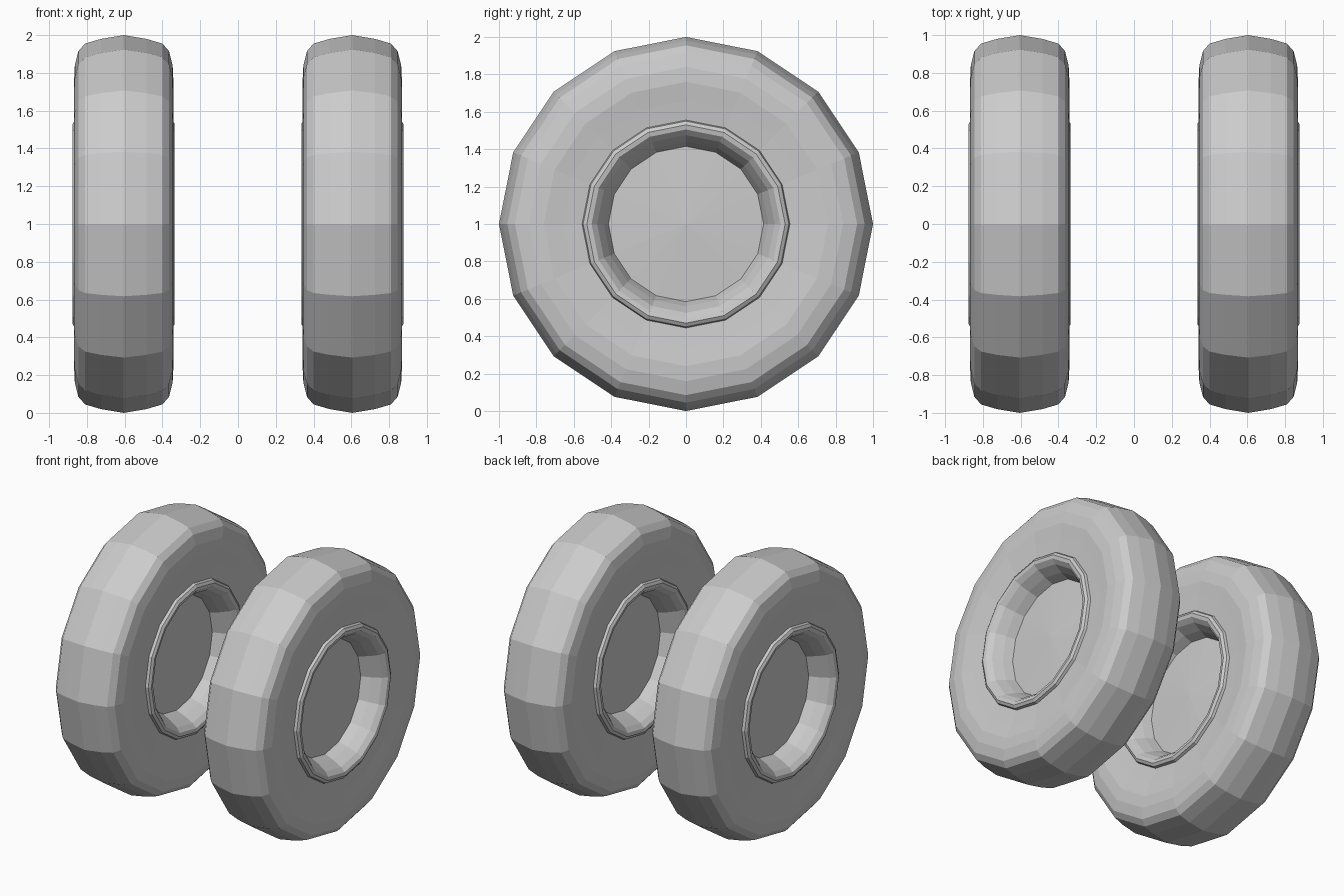
import bpy, bmesh
from math import cos, sin, tau

if "Cube" in bpy.data.objects:
    bpy.data.objects.remove(bpy.data.objects["Cube"])

SIDES = 16
CENTRE_X = 0.605

# half profiles as (offset along axle, radius); mirrored to the other side
TYRE = [(0.0, 1.0), (0.12, 0.98), (0.205, 0.955), (0.24, 0.915),
        (0.259, 0.84), (0.263, 0.76), (0.25, 0.66), (0.238, 0.55), (0.2, 0.5)]
RIM = [(0.225, 0.56), (0.258, 0.55), (0.27, 0.53), (0.265, 0.505),
       (0.235, 0.475), (0.17, 0.44), (0.105, 0.415), (0.125, 0.0)]


def lathe(name, profile, x):
    """Revolve a profile around the x axis, flat faced."""
    bm = bmesh.new()
    rings = []
    for off, r in profile:
        if r == 0:
            rings.append([bm.verts.new((off, 0, 0))] * SIDES)
        else:
            rings.append([bm.verts.new((off, r * sin(tau * i / SIDES), r * cos(tau * i / SIDES)))
                          for i in range(SIDES)])
    for a, b in zip(rings, rings[1:]):
        for i in range(SIDES):
            j = (i + 1) % SIDES
            quad = list(dict.fromkeys((a[i], a[j], b[j], b[i])))
            bm.faces.new(quad)
    bmesh.ops.recalc_face_normals(bm, faces=bm.faces)
    mesh = bpy.data.meshes.new(name)
    bm.to_mesh(mesh)
    bm.free()
    obj = bpy.data.objects.new(name, mesh)
    obj.location = (x, 0, 1)
    bpy.context.collection.objects.link(obj)
    return obj


def mirrored(profile):
    return [(-o, r) for o, r in reversed(profile)]


for side, x in (("left", -CENTRE_X), ("right", CENTRE_X)):
    # tyre: closed ring, joined through the bead
    lathe(side + "_tyre", mirrored(TYRE)[:-1] + TYRE + [(-0.2, 0.5)], x)
    # rim and recessed hub disc on both faces, joined under the tyre
    lathe(side + "_rim", mirrored(RIM[1:])
          + [(-0.225, 0.56), (0.225, 0.56)] + RIM[1:], x)
